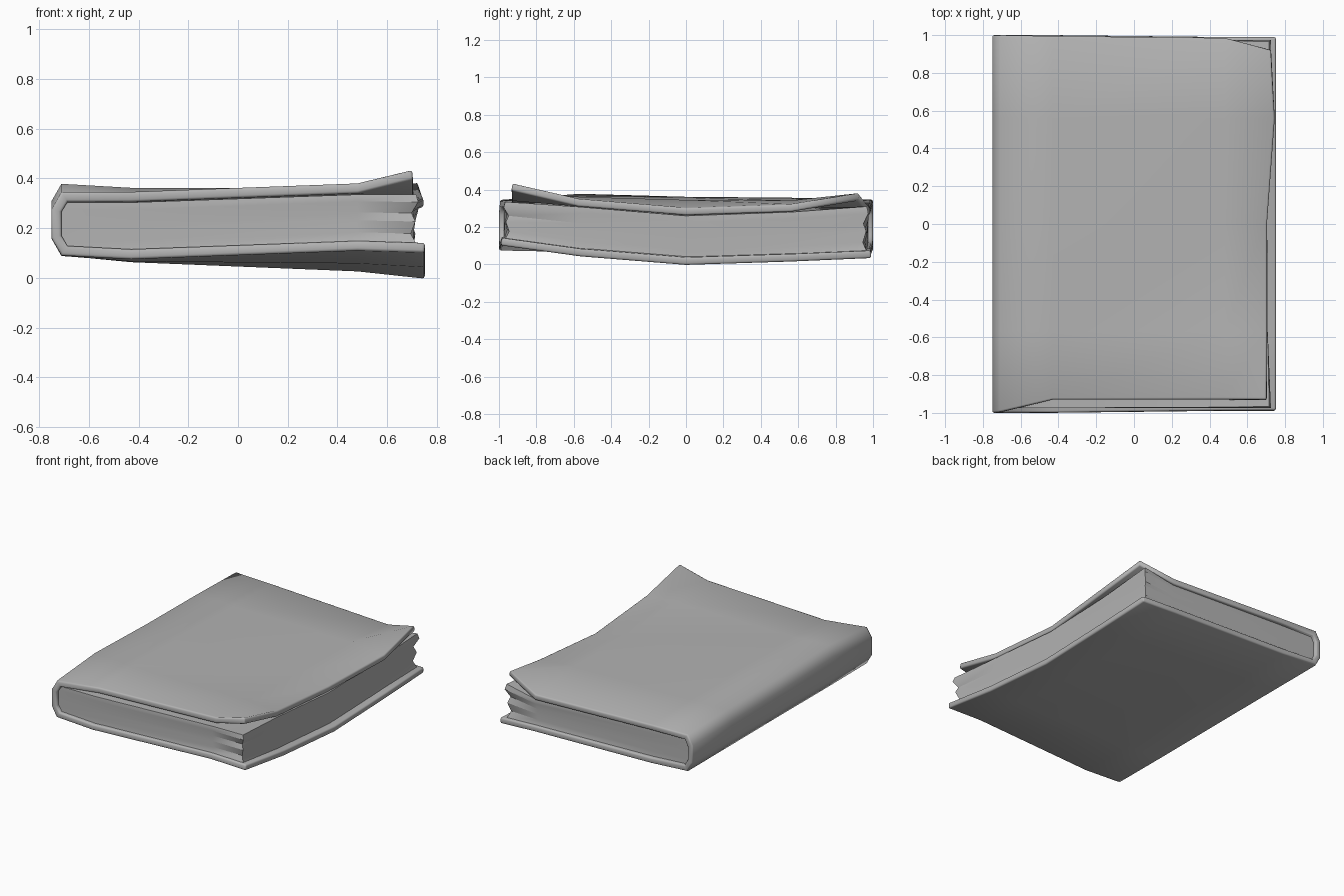
import bpy, bmesh

if "Cube" in bpy.data.objects:
    bpy.data.objects.remove(bpy.data.objects["Cube"])

# Stations along the height of the book (y)
YS = [-1.0, -0.57, 0.0, 0.56, 1.0]
# Outer cover heights per y station, at x = spine, inner, outer, fore edge
TOP = [(.345, .345, .38, .435), (.378, .362, .362, .35), (.362, .357, .345, .302),
       (.357, .352, .342, .322), (.347, .34, .305, .385)]
BOT = [(.09, .075, .11, .102), (.088, .066, .058, .043), (.09, .063, .026, -.003),
       (.09, .066, .034, .015), (.09, .072, .046, .034)]
XS = [-.71, -.43, .48]
TOP_EDGE = [.70, .705, .705, .745, .722]          # fore edge of the lifted front board
TOP_Y0 = [-.995, -.93, -.928, -.928]              # bottom rim of the front board
TOP_Y1 = [1.0, .995, .985, .92]                   # top rim of the front board

grey = bpy.data.materials.new("grey")
grey.diffuse_color = (.45, .45, .45, 1)
grey.use_nodes = True
grey.node_tree.nodes["Principled BSDF"].inputs["Base Color"].default_value = grey.diffuse_color


def make_object(name, bm, angle):
    me = bpy.data.meshes.new(name)
    bm.to_mesh(me)
    bm.free()
    me.materials.append(grey)
    ob = bpy.data.objects.new(name, me)
    bpy.context.collection.objects.link(ob)
    bpy.ops.object.select_all(action='DESELECT')
    bpy.context.view_layer.objects.active = ob
    ob.select_set(True)
    bpy.ops.object.shade_smooth_by_angle(angle=angle)
    return ob


# Cover: one bent sheet running back board, spine, front board
def section(j):
    y = YS[j]
    back_y = y * .99
    pts = [(x, back_y if x > 0 else y, z) for x, z in zip(XS + [.75], BOT[j])][::-1]
    zb, zt = BOT[j][0], TOP[j][0]
    pts += [(-.75, y, zb + .07), (-.75, y, zt - .07)]
    for i, (x, z) in enumerate(zip(XS + [TOP_EDGE[j]], TOP[j])):
        yy = TOP_Y0[i] if j == 0 else TOP_Y1[i] if j == 4 else y
        pts.append((x, yy, z))
    return pts


bm = bmesh.new()
rows = [[bm.verts.new(p) for p in section(j)] for j in range(5)]
for a, b in zip(rows, rows[1:]):
    for i in range(len(a) - 1):
        bm.faces.new((a[i], a[i + 1], b[i + 1], b[i]))
cover = make_object("cover", bm, 1.4)
sol = cover.modifiers.new("thickness", 'SOLIDIFY')
sol.thickness = .04
sol.offset = -1
sol.use_even_offset = True
bev = cover.modifiers.new("rounded_rim", 'BEVEL')
bev.width = .01
bev.segments = 2
bev.limit_method = 'ANGLE'
bev.angle_limit = 1.3

# Pages: stacked layers whose rims zigzag, most at the loose corners
LAYERS = [(0, .3), (.2, 1), (.45, .4), (.62, .9), (.85, 0), (1, .3)]
PX = [-.72, -.43, .48, .725]
PY = [-.975, -.57, 0, .56, .975]
WX = [0, .1, .6, 1]           # fanning across the width
WY = [1, .15, 0, .15, 1]      # fanning along the fore edge
bm = bmesh.new()
grid = {}
ring = ([(i, 0) for i in range(4)] + [(3, j) for j in range(1, 5)]
        + [(i, 4) for i in (2, 1, 0)] + [(0, j) for j in (3, 2, 1)])
last = len(LAYERS) - 1
for k, (f, notch) in enumerate(LAYERS):
    cells = ring if 0 < k < last else [(i, j) for i in range(4) for j in range(5)]
    for i, j in cells:
        x, y = PX[i], PY[j]
        if i == 3:
            x -= .03 * notch * WY[j] + .02 * (1 - WY[j])
        if j in (0, 4):
            y *= 1 - .03 * notch * WX[i]
        lo = BOT[j][i] + .036
        hi = min(TOP[j][i] - .042, .335 if j < 4 else .31)
        grid[k, i, j] = bm.verts.new((x, y, lo + (hi - lo) * f))
for k in range(last):
    for a, b in zip(ring, ring[1:] + ring[:1]):
        bm.faces.new((grid[(k, *a)], grid[(k, *b)], grid[(k + 1, *b)], grid[(k + 1, *a)]))
for k in (0, last):
    for i in range(3):
        for j in range(4):
            bm.faces.new((grid[k, i, j], grid[k, i + 1, j],
                          grid[k, i + 1, j + 1], grid[k, i, j + 1]))
bmesh.ops.recalc_face_normals(bm, faces=bm.faces)
make_object("pages", bm, 0.5)
